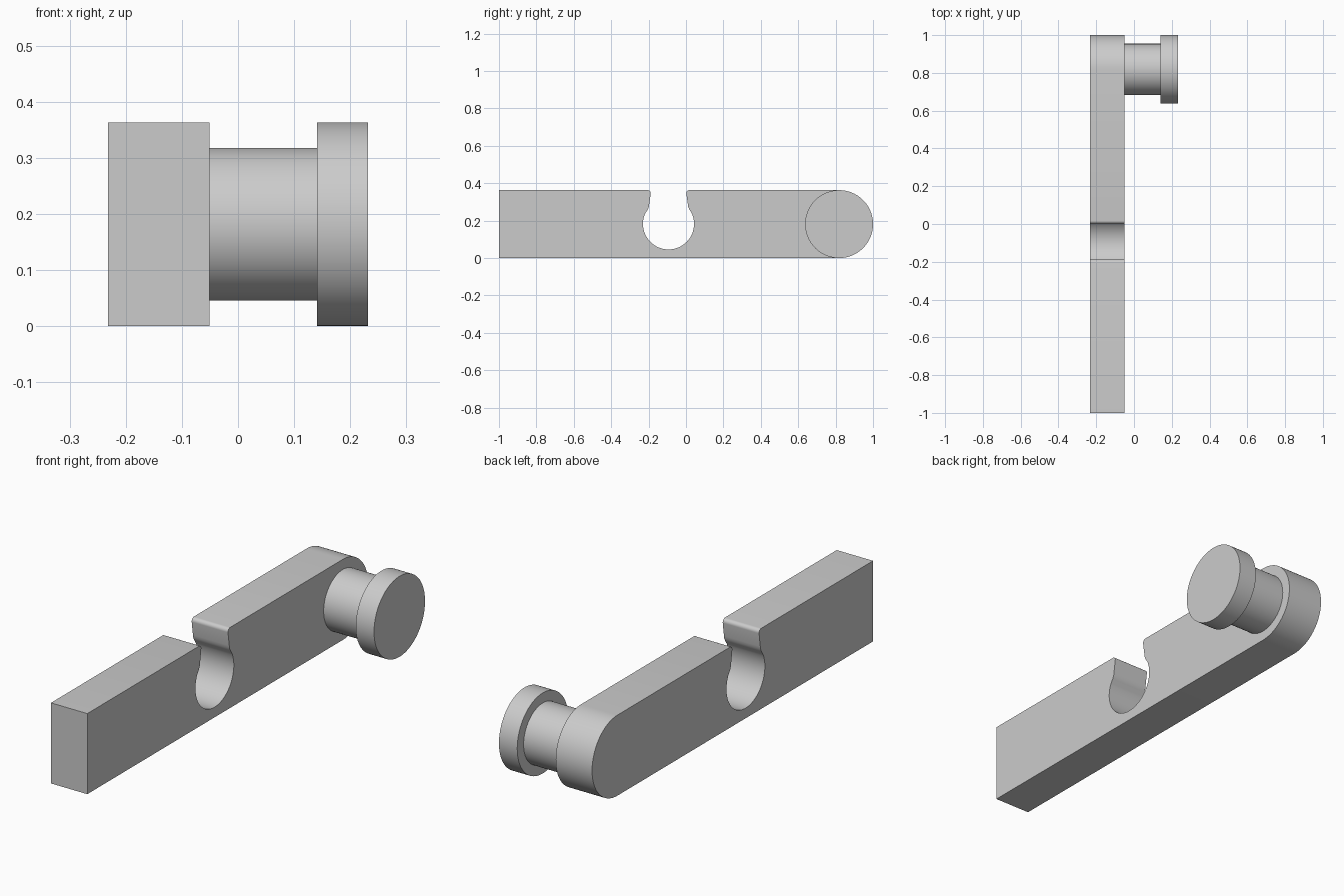
import bpy
import bmesh
from math import sin, cos, pi, radians
from mathutils import Matrix

cube = bpy.data.objects.get("Cube")
if cube:
    bpy.data.objects.remove(cube, do_unlink=True)

R = 0.1815                 # half the bar height
END_Y = 1 - R              # centre of the rounded end
BAR_X = (-0.232, -0.051)
PIN_X = (-0.051, 0.141)
HEAD_X = (0.141, 0.232)
SLOT_Y, SLOT_R, PIN_R = -0.0935, 0.1365, 0.136

grey = bpy.data.materials.new("plain grey")
grey.use_nodes = True
colour = (0.6, 0.6, 0.6, 1)
grey.diffuse_color = colour
grey.node_tree.nodes["Principled BSDF"].inputs["Base Color"].default_value = colour


def arc(cy, cz, r, start, end, steps):
    angles = [radians(start + (end - start) * i / steps) for i in range(steps + 1)]
    return [(cy + r * cos(a), cz + r * sin(a)) for a in angles]


def extrude_profile(name, profile, x_range):
    """Extrude a closed (y, z) outline along x."""
    bm = bmesh.new()
    face = bm.faces.new([bm.verts.new((x_range[0], y, z)) for y, z in profile])
    result = bmesh.ops.extrude_face_region(bm, geom=[face])
    verts = [v for v in result["geom"] if isinstance(v, bmesh.types.BMVert)]
    bmesh.ops.translate(bm, verts=verts, vec=(x_range[1] - x_range[0], 0, 0))
    bmesh.ops.recalc_face_normals(bm, faces=bm.faces)
    mesh = bpy.data.meshes.new(name)
    bm.to_mesh(mesh)
    bm.free()
    mesh.materials.append(grey)
    obj = bpy.data.objects.new(name, mesh)
    bpy.context.collection.objects.link(obj)
    bpy.ops.object.select_all(action="DESELECT")
    obj.select_set(True)
    bpy.context.view_layer.objects.active = obj
    bpy.ops.object.shade_smooth_by_angle(angle=radians(35))
    return obj


# Keyhole slot: rounded lip, flaring neck and round seat, mirrored about its centre
lip = arc(0.111, 2 * R - 0.016, 0.016, 90, 187, 6)
neck = [(0.104, 0.283), (0.106, 0.271), (0.112, 0.258)]
seat = arc(0, R + 0.001, SLOT_R, 25, -90, 28)
half = lip + neck + seat
slot = [(SLOT_Y + y, z) for y, z in half]
slot += [(SLOT_Y - y, z) for y, z in reversed(half[:-1])]

# Bar with one square end and one round end
outline = [(-1, 2 * R), (-1, 0)] + arc(END_Y, R, R, -90, 90, 48) + slot
extrude_profile("bar", outline, BAR_X)

# Pin and its wider head
extrude_profile("pin", arc(END_Y, R, PIN_R, 0, 360, 80)[:-1], PIN_X)
extrude_profile("pin_head", arc(END_Y, R, R, 0, 360, 96)[:-1], HEAD_X)
